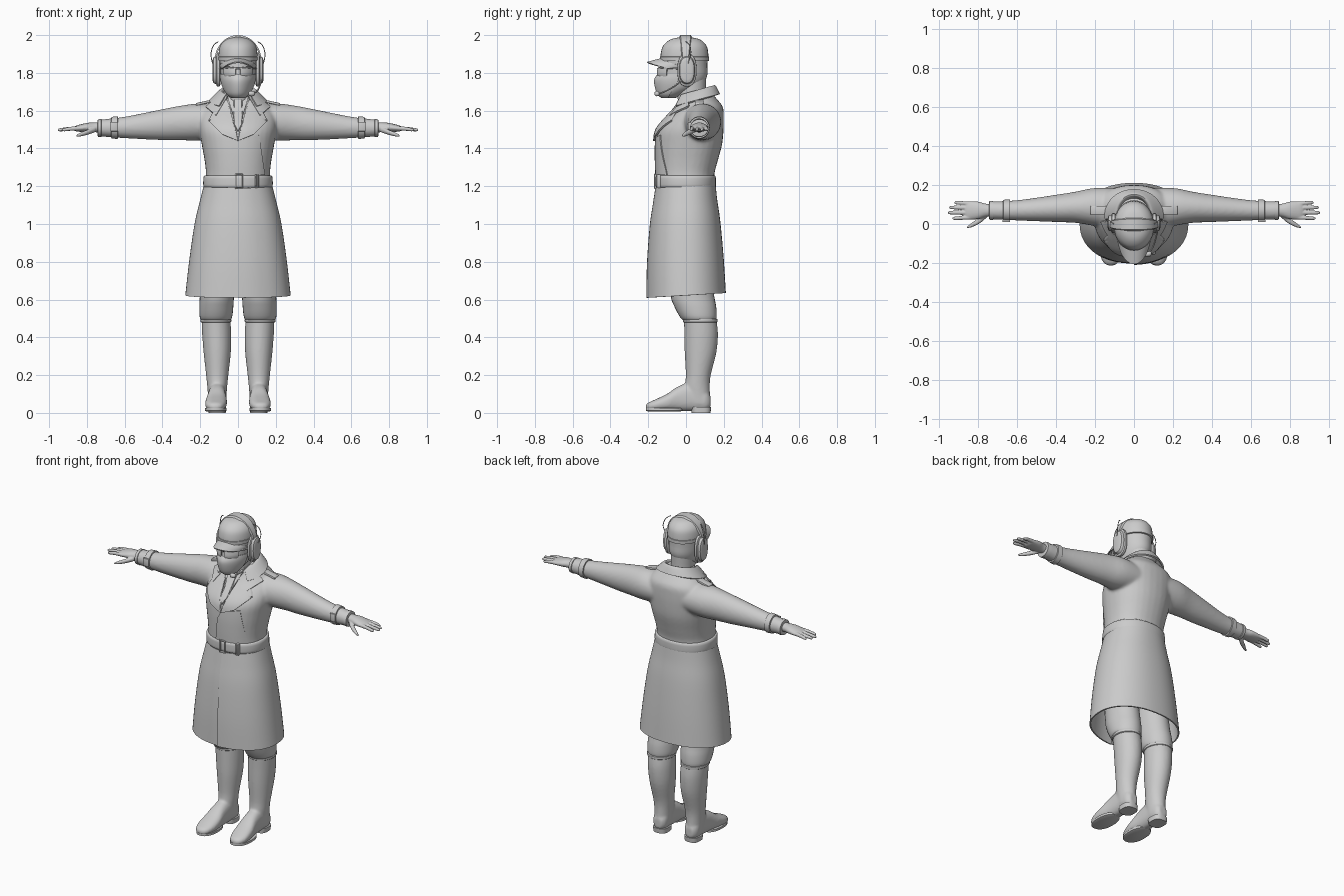
import bpy, bmesh, math
from math import sin, cos, pi, radians
from mathutils import Vector
from mathutils.bvhtree import BVHTree

grey = bpy.data.materials.new("plain_grey")
grey.diffuse_color = (0.6, 0.6, 0.6, 1)


def make(name, bm):
    bmesh.ops.recalc_face_normals(bm, faces=bm.faces)
    me = bpy.data.meshes.new(name)
    bm.to_mesh(me)
    bm.free()
    ob = bpy.data.objects.new(name, me)
    bpy.context.collection.objects.link(ob)
    me.materials.append(grey)
    return ob


def spline(rows, k):
    """Catmull-Rom through the rows of numbers."""
    out = []
    for i in range(len(rows) - 1):
        a, b, c, d = rows[max(i - 1, 0)], rows[i], rows[i + 1], rows[min(i + 2, len(rows) - 1)]
        for s in range(k):
            t = s / k
            out.append([q + 0.5 * t * (r - p + t * (2 * p - 5 * q + 4 * r - w + t * (3 * (q - r) + w - p)))
                        for p, q, r, w in zip(a, b, c, d)])
    return out + [list(rows[-1])]


def loft(name, rows, axis="z", seg=32, n=2.0, arc=None, k=4, flap=0, tilt=0, thick=0, mirror=False):
    """Rings (position, centre 1, centre 2, radius 1, radius 2) along an axis; arc in degrees from the front."""
    sp = lambda v: math.copysign(abs(v) ** (2 / n), v)
    bm, rings = bmesh.new(), []
    a0, a1 = [radians(v) for v in (arc or (0, 360))]
    count = seg + 1 if arc else seg
    for t, c1, c2, r1, r2 in spline(rows, k):
        ring = []
        for i in range(count):
            a = a0 + (a1 - a0) * i / seg
            s = 1 + flap * max(0, 1 - a / 0.5)
            u, v = c1 + r1 * s * sp(sin(a)), c2 - r2 * s * sp(cos(a))
            p = {"z": (u, v, t + tilt * (v - c2)), "x": (t, u, v), "y": (u, t, v)}[axis]
            ring.append(bm.verts.new(p))
        rings.append(ring)
    for a, b in zip(rings, rings[1:]):
        for i in range(seg):
            j = (i + 1) % count
            bm.faces.new((a[i], a[j], b[j], b[i]))
    if not arc and not thick:
        bm.faces.new(rings[0])
        bm.faces.new(rings[-1])
    return finish(make(name, bm), thick, mirror)


def finish(ob, thick=0, mirror=False):
    if thick:
        m = ob.modifiers.new("thickness", "SOLIDIFY")
        m.thickness, m.offset = thick, 0
    if mirror:
        ob.modifiers.new("mirror", "MIRROR")
    return ob


def bake(ob):
    dg = bpy.context.evaluated_depsgraph_get()
    ob.data = bpy.data.meshes.new_from_object(ob.evaluated_get(dg))
    ob.modifiers.clear()
    return ob


def fuse(name, parts, voxel, smooth, mirrored=()):
    """Blend closed parts into one skin."""
    bm = bmesh.new()
    for p in list(parts) + list(mirrored):
        bm.from_mesh(p.data)
        if p in mirrored:
            me = p.data.copy()
            me.transform([[-1, 0, 0, 0], [0, 1, 0, 0], [0, 0, 1, 0], [0, 0, 0, 1]])
            me.flip_normals()
            bm.from_mesh(me)
            bpy.data.meshes.remove(me)
    for p in list(parts) + list(mirrored):
        bpy.data.objects.remove(p)
    ob = make(name, bm)
    m = ob.modifiers.new("skin", "REMESH")
    m.mode, m.voxel_size, m.use_smooth_shade = "VOXEL", voxel, True
    m = ob.modifiers.new("soften", "SMOOTH")
    m.iterations, m.factor = smooth, 0.5
    return bake(ob)


def patch(name, pts, tree, lift, mirror=False):
    """Flat outline in x, z laid on the front of a surface."""
    bm = bmesh.new()
    bm.faces.new([bm.verts.new((x, 0, z)) for x, z in pts])
    bmesh.ops.triangulate(bm, faces=bm.faces)
    bmesh.ops.subdivide_edges(bm, edges=bm.edges, cuts=9, use_grid_fill=True)
    for v in bm.verts:
        hit = tree.ray_cast(Vector((v.co.x, -1, v.co.z)), Vector((0, 1, 0)))[0]
        v.co.y = (hit.y if hit else 0) - lift
    return finish(make(name, bm), 0.01, mirror)


def tube(name, pts, r, mirror=False):
    cu = bpy.data.curves.new(name, "CURVE")
    cu.dimensions, cu.bevel_depth, cu.bevel_resolution, cu.use_fill_caps = "3D", r, 2, True
    s = cu.splines.new("POLY")
    path = spline(pts, 6)
    s.points.add(len(path) - 1)
    for p, co in zip(s.points, path):
        p.co = (*co, 1)
    tmp = bpy.data.objects.new("tmp", cu)
    bpy.context.collection.objects.link(tmp)
    bm = bmesh.new()
    bm.from_mesh(bpy.data.meshes.new_from_object(
        tmp.evaluated_get(bpy.context.evaluated_depsgraph_get())))
    bpy.data.objects.remove(tmp)
    return finish(make(name, bm), 0, mirror)


def box(name, loc, size, mirror=False, bevel=0.004, tilt=0):
    bm = bmesh.new()
    bmesh.ops.create_cube(bm, size=1)
    for v in bm.verts:
        v.co = Vector(loc) + Vector([a * b for a, b in zip(v.co, size)])
        v.co.z += tilt * (v.co.x - loc[0])
    ob = finish(make(name, bm), 0, mirror)
    m = ob.modifiers.new("round", "BEVEL")
    m.width, m.segments = bevel, 2
    return ob


# Coat: upper body with sleeves blended in, open skirt with overlapping front
torso = loft("torso", [(1.18, 0, 0, .178, .152), (1.26, 0, -.003, .17, .153), (1.33, 0, .004, .176, .163),
                       (1.42, 0, .016, .192, .175), (1.50, 0, .026, .205, .173), (1.57, 0, .055, .205, .145),
                       (1.62, 0, .075, .175, .12), (1.66, 0, .07, .135, .095), (1.70, 0, .06, .08, .07)], n=2.2)
sleeve = loft("sleeve", [(.06, .075, 1.54, .11, .09), (.2, .087, 1.54, .098, .098), (.3, .086, 1.535, .08, .092),
                         (.4, .08, 1.526, .07, .082), (.6, .07, 1.511, .052, .057), (.74, .07, 1.508, .046, .044)],
              axis="x")
coat = fuse("coat_upper", [torso], .009, 6, [sleeve])
skirt = loft("coat_skirt", [(.622, 0, .004, .275, .203), (.8, 0, 0, .255, .196), (1.0, 0, -.002, .226, .18),
                            (1.12, 0, -.002, .198, .163), (1.2, 0, 0, .178, .153)],
             seg=64, n=2.2, arc=(0, 360), flap=.035, tilt=.06, thick=.008)
tree = BVHTree.FromObject(coat, bpy.context.evaluated_depsgraph_get())

# Shirt, tie, lapels, collar and front overlap
patch("shirt_front", [(0, 1.49), (.055, 1.67), (-.055, 1.67)], tree, .004)
patch("tie", [(0, 1.49), (.022, 1.53), (.01, 1.62), (.02, 1.655), (-.02, 1.655), (-.01, 1.62), (-.022, 1.53)],
      tree, .011)
patch("lapel", [(0, 1.44), (.085, 1.475), (.155, 1.545), (.115, 1.565), (.125, 1.60), (.06, 1.66), (.04, 1.60)],
      tree, .012, True)
patch("collar_wing", [(.115, 1.572), (.17, 1.62), (.10, 1.675), (.055, 1.675)], tree, .016, True)
patch("front_overlap", [(-.03, 1.40), (-.045, 1.26), (.14, 1.26), (.11, 1.47), (.0, 1.45)], tree, .002)
loft("collar_back", [(1.665, 0, .05, .08, .085), (1.70, 0, .052, .086, .095), (1.695, 0, .05, .102, .106),
                     (1.65, 0, .045, .148, .13)], arc=(42, 318), tilt=.28, thick=.01)

# Belt with buckle and keeper
loft("belt", [(1.193, 0, -.002, .176, .152), (1.198, 0, -.002, .183, .159), (1.225, 0, -.002, .184, .16),
              (1.252, 0, -.002, .181, .159), (1.257, 0, -.002, .172, .152)], seg=48, n=2.2, k=2)
for x, w, h in ((.005, .04, .082), (.1, .014, .072)):
    y = -.158 if x < .05 else -.145
    for s in (-1, 1):
        box("buckle_side", (x + s * w * .42, y, 1.226), (.008, .022, h))
        box("buckle_bar", (x, y, 1.226 + s * h * .45), (w, .022, .008))

# Shoulder straps and sleeve straps
box("shoulder_strap", (.178, .07, 1.643), (.09, .045, .014), True, tilt=-.22)
loft("sleeve_strap", [(.635, .07, 1.51, .048, .05), (.637, .07, 1.51, .056, .06), (.67, .07, 1.51, .054, .057),
                      (.672, .07, 1.51, .046, .048)], axis="x", k=1, mirror=True)
box("sleeve_buckle", (.655, .016, 1.515), (.04, .012, .05), True)
loft("sleeve_hem", [(.722, .07, 1.508, .044, .042), (.724, .07, 1.508, .049, .048), (.742, .07, 1.508, .048, .046),
                    (.744, .07, 1.508, .035, .035)], axis="x", k=1, mirror=True)

# Hands
hand = [loft("palm", [(.70, .07, 1.51, .03, .03), (.76, .07, 1.512, .034, .026), (.80, .07, 1.511, .045, .024),
                      (.85, .069, 1.506, .047, .017), (.868, .069, 1.505, .035, .01)], axis="x", seg=20)]
for y0, y1, tip in ((.034, .029, .932), (.058, .058, .955), (.082, .085, .948), (.104, .110, .922)):
    hand.append(loft("finger", [(.82, y0, 1.508, .011, .012), (.88, (y0 + y1) / 2, 1.505, .0105, .011),
                                (tip - .012, y1, 1.499, .009, .009), (tip, y1, 1.498, .004, .004)],
                     axis="x", seg=12))
hand.append(loft("thumb", [(.755, .045, 1.50, .012, .014), (.79, .02, 1.488, .016, .014),
                           (.83, -.004, 1.475, .012, .011), (.856, -.017, 1.467, .005, .005)], axis="x", seg=12))
finish(fuse("hand", hand, .004, 3), 0, True)

# Trousers and boots
loft("trouser_leg", [(.485, .117, .072, .07, .08), (.505, .117, .066, .085, .096), (.56, .115, .05, .09, .11),
                     (.62, .112, .034, .09, .115), (.75, .11, .02, .088, .11), (.95, .095, .01, .08, .1)], mirror=True)
foot = loft("foot", [(-.213, .12, .03, .012, .01), (-.20, .12, .034, .036, .02), (-.16, .119, .042, .054, .03),
                     (-.1, .115, .056, .057, .045), (-.04, .112, .075, .049, .066), (.03, .11, .085, .046, .075),
                     (.1, .11, .07, .045, .06), (.13, .11, .06, .025, .03)], axis="y", n=2.4)
shaft = loft("shaft", [(.05, .11, .07, .046, .06), (.13, .11, .06, .052, .066), (.2, .11, .065, .059, .066),
                       (.32, .11, .077, .072, .084), (.42, .113, .08, .077, .089), (.495, .117, .075, .076, .086)])
finish(fuse("boot", [foot, shaft], .007, 6), 0, True)
loft("boot_rim", [(.478, .117, .075, .074, .084), (.482, .117, .075, .081, .091), (.496, .117, .075, .081, .091),
                  (.5, .117, .075, .072, .082)], k=2, mirror=True)
loft("boot_sole", [(.008, .118, -.115, .05, .088), (.012, .118, -.115, .058, .098), (.026, .118, -.115, .058, .098)],
     n=2.3, k=1, mirror=True)
loft("boot_heel", [(0, .11, .08, .045, .05), (.03, .11, .08, .047, .053)], n=2.8, k=1, mirror=True)

# Head, neck, face mask
loft("neck", [(1.58, 0, .045, .07, .075), (1.67, 0, .03, .066, .075), (1.78, 0, .025, .07, .082)])
loft("head", [(1.668, 0, -.085, .025, .03), (1.69, 0, -.072, .055, .066), (1.73, 0, -.035, .079, .112),
              (1.78, 0, -.014, .09, .125), (1.84, 0, -.009, .096, .122), (1.89, 0, -.007, .098, .12),
              (1.94, 0, -.005, .09, .108), (1.975, 0, -.004, .055, .066), (1.983, 0, -.004, .015, .02)])
loft("face_mask", [(1.67, 0, -.085, .035, .045), (1.69, 0, -.072, .06, .078), (1.73, 0, -.035, .083, .128),
                   (1.765, 0, -.02, .092, .145), (1.793, 0, -.012, .094, .137)], n=1.8, arc=(-80, 80), thick=.006)
loft("ear", [(.085, .01, 1.81, .025, .035), (.108, .012, 1.81, .022, .032)], axis="x", mirror=True)

# Cap with peak
loft("cap", [(1.865, 0, -.008, .102, .126), (1.90, 0, -.008, .103, .126), (1.945, 0, -.006, .094, .114),
             (1.978, 0, -.004, .062, .075), (1.99, 0, -.004, .012, .015)])
loft("cap_band", [(1.862, 0, -.008, .1, .124), (1.864, 0, -.008, .105, .13), (1.885, 0, -.008, .106, .13),
                  (1.887, 0, -.008, .1, .124)], k=1)
bm = bmesh.new()
grid = [[bm.verts.new((.098 * sin(a) * (1 - .12 * t), -.008 - .122 * cos(a) - .075 * t * cos(a) ** .7,
                       1.875 - .02 * t - .035 * sin(a) ** 2)) for t in (0, .25, .5, .75, 1)]
        for a in [radians(-84 + 7 * i) for i in range(25)]]
for p, q in zip(grid, grid[1:]):
    for i in range(4):
        bm.faces.new((p[i], p[i + 1], q[i + 1], q[i]))
finish(make("cap_peak", bm), .007)

# Glasses
loft("lens", [(1.782, 0, -.012, .09, .138), (1.80, 0, -.012, .096, .14), (1.826, 0, -.01, .096, .138)],
     arc=(7, 50), seg=12, thick=.008, mirror=True)
tube("glasses_frame", [(0, -.148, 1.822), (.05, -.133, 1.828), (.083, -.08, 1.826), (.101, -.02, 1.822)], .005, True)

# Headset: band, cups, wires, microphone
bm, last = bmesh.new(), None
for i in range(33):
    a = pi * i / 32
    w = .016 + .018 * sin(a)
    row = [bm.verts.new((r * cos(a) * .9, s * w - .002, 1.862 + r * sin(a))) for r, s in
           ((.128, -1), (.138, -.8), (.138, .8), (.128, 1))]
    if last:
        for j in range(4):
            bm.faces.new((last[j], last[(j + 1) % 4], row[(j + 1) % 4], row[j]))
    else:
        bm.faces.new(row)
    last = row
bm.faces.new(last)
make("headset_band", bm)
loft("ear_cup", [(.092, .005, 1.815, .04, .075), (.098, .005, 1.815, .05, .086), (.112, .005, 1.815, .05, .086),
                 (.116, .005, 1.815, .042, .075), (.13, .005, 1.815, .038, .068), (.135, .005, 1.815, .024, .05)],
     axis="x", n=2.4, k=2, mirror=True)
tube("headset_wire", [(.105, .0, 1.965), (.13, .02, 1.945), (.143, .025, 1.90), (.135, .01, 1.85)], .0025, True)
tube("microphone_boom", [(.125, -.01, 1.77), (.115, -.06, 1.73), (.098, -.115, 1.70), (.075, -.15, 1.69)], .004)
loft("microphone", [(.055, -.155, 1.69, .005, .005), (.062, -.155, 1.69, .013, .013), (.083, -.153, 1.69, .013, .013),
                    (.09, -.152, 1.69, .005, .005)], axis="x", seg=16, k=2)

# Freeze modifiers and smooth everything, keeping sharp edges
for ob in list(bpy.context.scene.objects):
    bake(ob)
    ob.select_set(True)
    bpy.context.view_layer.objects.active = ob
bpy.ops.object.shade_smooth_by_angle(angle=radians(40))
